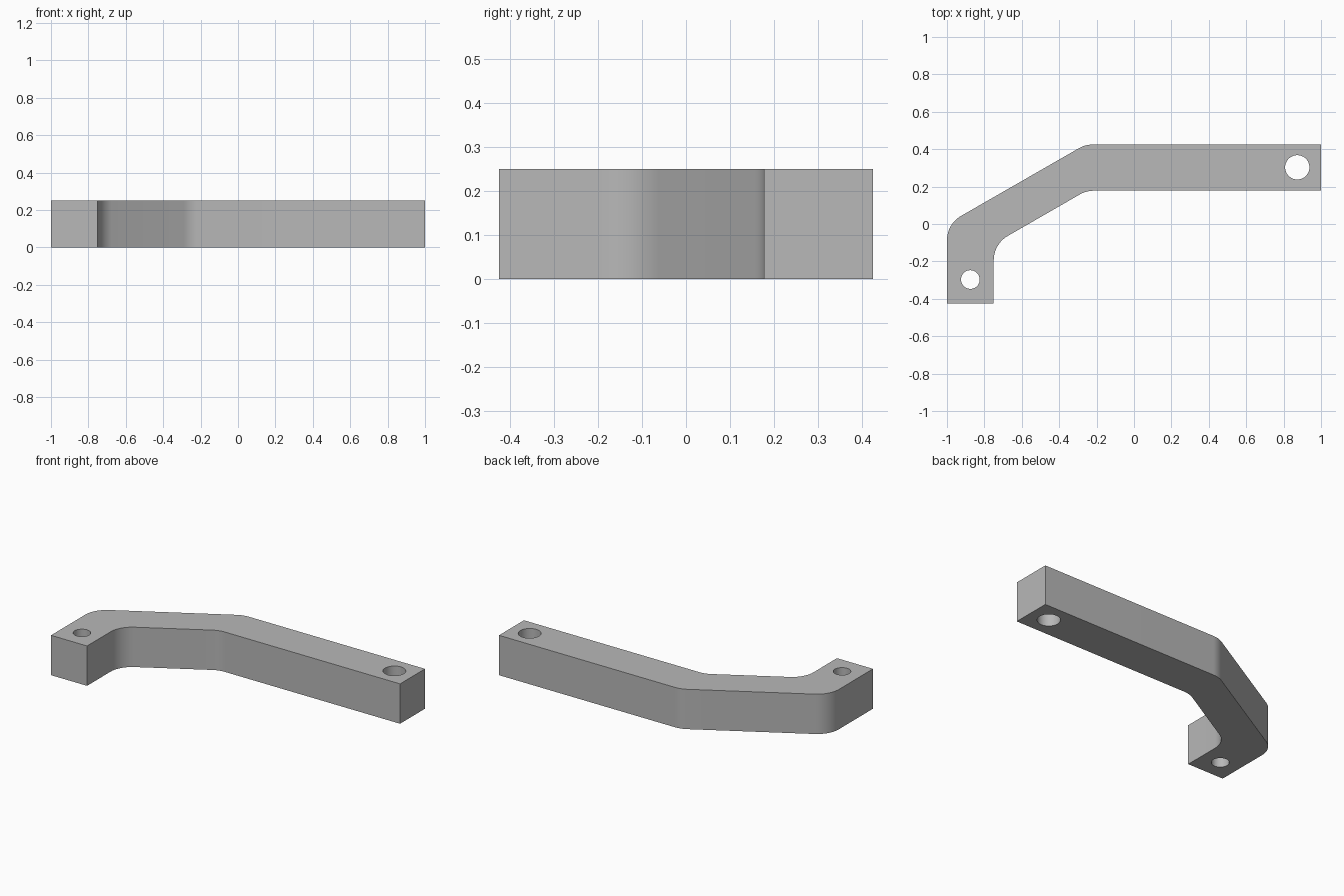
import bpy, bmesh, math
from mathutils import Vector

if "Cube" in bpy.data.objects:
    bpy.data.objects.remove(bpy.data.objects["Cube"])

HEIGHT = 0.25
FILLET = 0.15

grey = bpy.data.materials.new("plain grey")
grey.use_nodes = True
colour = (0.48, 0.48, 0.48, 1)
grey.diffuse_color = colour
grey.node_tree.nodes["Principled BSDF"].inputs["Base Color"].default_value = colour


def rounded(before, corner, after, radius, steps=10):
    """Points of the arc that rounds off one corner."""
    p = Vector(corner)
    a = (Vector(before) - p).normalized()
    b = (Vector(after) - p).normalized()
    half = a.angle(b) / 2
    centre = p + (a + b).normalized() * radius / math.sin(half)
    start = p + a * radius / math.tan(half) - centre
    end = p + b * radius / math.tan(half) - centre
    sweep = start.angle(end)
    return [centre + (start * math.sin((1 - i / steps) * sweep)
                      + end * math.sin(i / steps * sweep)) / math.sin(sweep)
            for i in range(steps + 1)]


def prism(name, points, bottom, top):
    """Extrude a flat outline upward into a solid."""
    bm = bmesh.new()
    face = bm.faces.new([bm.verts.new((p[0], p[1], bottom)) for p in points])
    raised = bmesh.ops.extrude_face_region(bm, geom=[face])["geom"]
    bmesh.ops.translate(bm, vec=(0, 0, top - bottom),
                        verts=[v for v in raised if isinstance(v, bmesh.types.BMVert)])
    bmesh.ops.recalc_face_normals(bm, faces=bm.faces)
    mesh = bpy.data.meshes.new(name)
    bm.to_mesh(mesh)
    bm.free()
    mesh.materials.append(grey)
    obj = bpy.data.objects.new(name, mesh)
    bpy.context.collection.objects.link(obj)
    return obj


# Bent bar: corner points with a flag for the rounded ones
corners = [((1, 0.425), False), ((-0.26, 0.425), True), ((-1, 0), True),
           ((-1, -0.425), False), ((-0.75, -0.425), False),
           ((-0.75, -0.107), True), ((-0.255, 0.178), True), ((1, 0.178), False)]
outline = []
for i, (point, is_round) in enumerate(corners):
    if is_round:
        outline += rounded(corners[i - 1][0], point, corners[i + 1][0], FILLET)
    else:
        outline.append(point)
bar = prism("bent_bar", outline, 0, HEIGHT)

# Bolt holes through both ends
for name, x, y, radius in [("large_hole_cutter", 0.873, 0.303, 0.065),
                           ("small_hole_cutter", -0.875, -0.297, 0.05)]:
    ring = [(x + radius * math.cos(math.tau * i / 48),
             y + radius * math.sin(math.tau * i / 48)) for i in range(48)]
    cutter = prism(name, ring, -0.1, HEIGHT + 0.1)
    cutter.hide_render = True
    cutter.hide_set(True)
    cut = bar.modifiers.new(name, "BOOLEAN")
    cut.object = cutter
    cut.operation = "DIFFERENCE"
    cut.solver = "EXACT"

# Bake the holes, drop the cutters and smooth the rounded walls
bpy.context.view_layer.update()
for obj in bpy.context.selected_objects:
    obj.select_set(False)
bpy.context.view_layer.objects.active = bar
bar.select_set(True)
for modifier in list(bar.modifiers):
    cutter = modifier.object
    bpy.ops.object.modifier_apply(modifier=modifier.name)
    bpy.data.objects.remove(cutter)
bpy.ops.object.shade_smooth_by_angle(angle=math.radians(30))
